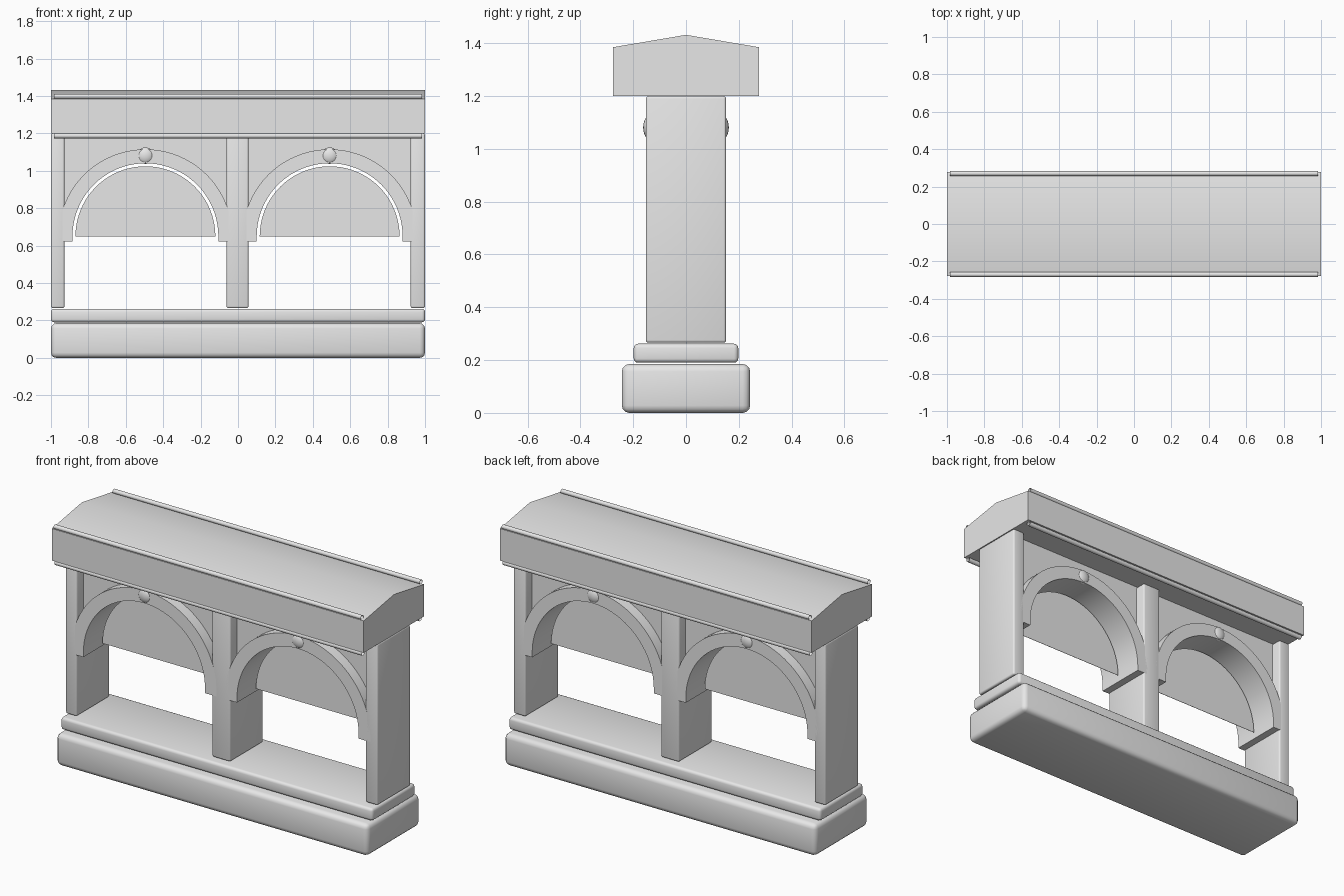
import bpy, bmesh
from math import pi, cos, sin, radians
from mathutils import Matrix

default_cube = bpy.data.objects.get("Cube")
if default_cube:
    bpy.data.objects.remove(default_cube)

# Single stone colour
stone = bpy.data.materials.new("stone_grey")
stone.use_nodes = True
stone.diffuse_color = (0.8, 0.8, 0.8, 1)
stone.node_tree.nodes["Principled BSDF"].inputs["Base Color"].default_value = (0.8, 0.8, 0.8, 1)


def finish(bm, name, closed=True):
    if closed:
        bmesh.ops.recalc_face_normals(bm, faces=bm.faces)
    mesh = bpy.data.meshes.new(name)
    bm.to_mesh(mesh)
    bm.free()
    mesh.materials.append(stone)
    obj = bpy.data.objects.new(name, mesh)
    bpy.context.collection.objects.link(obj)
    bpy.ops.object.select_all(action='DESELECT')
    obj.select_set(True)
    bpy.context.view_layer.objects.active = obj
    bpy.ops.object.shade_smooth_by_angle(angle=radians(35))
    return obj


def block(name, x0, x1, half_depth, z0, z1, bevel):
    bm = bmesh.new()
    bmesh.ops.create_cube(bm, size=1)
    bmesh.ops.scale(bm, vec=(x1 - x0, 2 * half_depth, z1 - z0), verts=bm.verts)
    bmesh.ops.translate(bm, vec=((x0 + x1) / 2, 0, (z0 + z1) / 2), verts=bm.verts)
    bmesh.ops.bevel(bm, geom=bm.edges[:], offset=bevel, segments=3,
                    profile=0.5, affect='EDGES')
    return finish(bm, name)


def extrude(name, points, direction):
    """Extrude a planar profile of 3D points along direction."""
    bm = bmesh.new()
    face = bm.faces.new([bm.verts.new(p) for p in points])
    if any(direction):
        new = bmesh.ops.extrude_face_region(bm, geom=[face])["geom"]
        moved = [g for g in new if isinstance(g, bmesh.types.BMVert)]
        bmesh.ops.translate(bm, vec=direction, verts=moved)
    return finish(bm, name)


def arc(cx, cz, radius, steps=40):
    """Half circle from left to right over the top."""
    return [(cx - radius * cos(pi * i / steps), cz + radius * sin(pi * i / steps))
            for i in range(steps + 1)]


def at_depth(points, y):
    return [(x, y, z) for x, z in points]


def open_tube(name, y, z, radius, half_length):
    bm = bmesh.new()
    bmesh.ops.create_cone(bm, cap_ends=False, segments=16, radius1=radius, radius2=radius,
                          depth=2 * half_length, matrix=Matrix.Rotation(pi / 2, 4, 'Y'))
    bmesh.ops.translate(bm, vec=(0, y, z), verts=bm.verts)
    return finish(bm, name, closed=False)


# Stepped base
block("base_plinth", -1, 1, 0.243, 0, 0.185, 0.028)
block("base_step", -1, 1, 0.198, 0.19, 0.262, 0.016)

# Pillars
PILLAR_DEPTH = 0.152
for name, x0, x1 in (("left_pillar", 0.923, 1), ("middle_pillar", -0.061, 0.056),
                     ("right_pillar", -1, -0.928)):
    block(name, x0, x1, PILLAR_DEPTH, 0.266, 1.2, 0.01)

# Roof beam with a shallow ridge
eave, eave_z = 0.277, 1.385
profile = [(-eave, 1.2), (eave, 1.2), (eave, eave_z), (0, 1.432), (-eave, eave_z)]
extrude("roof", [(-1, y, z) for y, z in profile], (2, 0, 0))

# Hollow trim rods along the eaves and under the beam
for side, s in (("front", -1), ("back", 1)):
    open_tube(side + "_eave_rod", s * 0.27, 1.398, 0.0125, 0.985)
    open_tube(side + "_lower_rod", s * 0.262, 1.187, 0.0135, 0.985)

# Two arched bays
SPRING, FOOT, INNER, OUTER = 0.65, 0.623, 0.39, 0.465
for side, cx in (("left", 0.49), ("right", -0.495)):
    # Arch ring with short straight feet
    ring = ([(cx - INNER, FOOT)] + arc(cx, SPRING, INNER) + [(cx + INNER, FOOT)]
            + [(cx + OUTER, FOOT)] + arc(cx, SPRING, OUTER)[::-1] + [(cx - OUTER, FOOT)])
    extrude(side + "_arch", at_depth(ring, -PILLAR_DEPTH), (0, 2 * PILLAR_DEPTH, 0))

    # Recessed wall above the arch
    wall = arc(cx, SPRING, 0.43) + [(cx + 0.46, SPRING), (cx + 0.46, 1.2),
                                    (cx - 0.46, 1.2), (cx - 0.46, SPRING)]
    extrude(side + "_spandrel", at_depth(wall, -0.09), (0, 0.18, 0))

    # Thin half-round panel hanging in the opening
    extrude(side + "_panel", at_depth(arc(cx, SPRING, 0.374), -0.001), (0, 0.002, 0))

    # Keystone knobs on both faces
    for face, s in (("front", -1), ("back", 1)):
        bm = bmesh.new()
        bmesh.ops.create_uvsphere(bm, u_segments=24, v_segments=14, radius=0.044)
        bmesh.ops.scale(bm, vec=(1, 0.55, 1), verts=bm.verts)
        bmesh.ops.translate(bm, vec=(cx, s * 0.138, 1.081), verts=bm.verts)
        finish(bm, f"{side}_{face}_knob")
